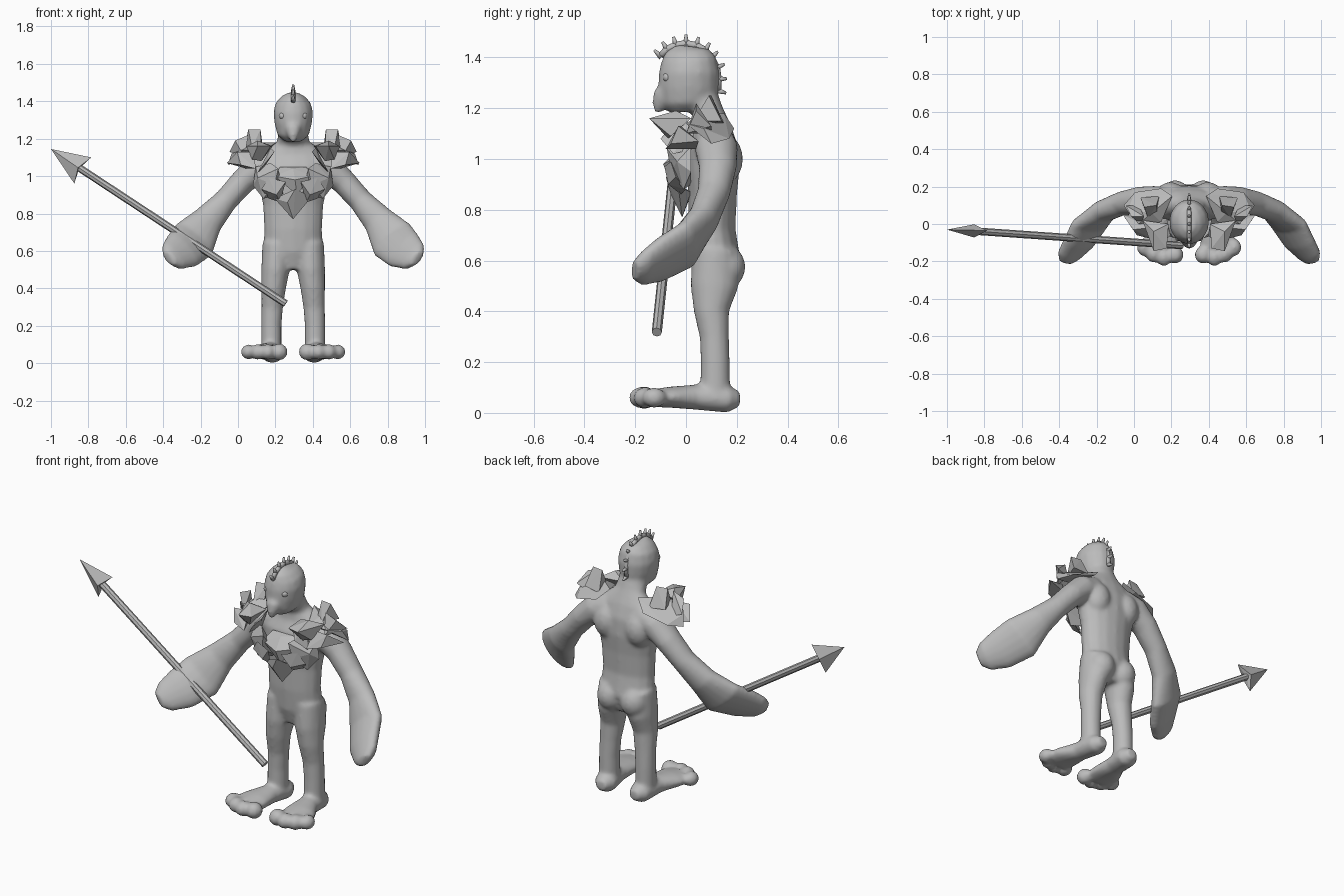
import bpy, bmesh, math
from mathutils import Vector, Matrix

CX = 0.295  # the figure stands right of centre, the spear fills the left
grey = bpy.data.materials.new("plain grey")
grey.diffuse_color = (0.5, 0.5, 0.5, 1)


def finish(bm, name, x=CX, smooth=False):
    bmesh.ops.recalc_face_normals(bm, faces=bm.faces)
    me = bpy.data.meshes.new(name)
    bm.to_mesh(me)
    bm.free()
    me.materials.append(grey)
    for p in me.polygons:
        p.use_smooth = smooth
    ob = bpy.data.objects.new(name, me)
    ob.location.x = x
    bpy.context.collection.objects.link(ob)
    return ob


def tube(bm, pts, wdir, side=1, n=16):
    """Loft of ellipses; pts = (x, y, z, half width along wdir, half depth)."""
    c = [Vector((p[0] * side, p[1], p[2])) for p in pts]
    wdir = Vector((wdir[0] * side, wdir[1], wdir[2]))
    rings = []
    for i, p in enumerate(pts):
        ax = (c[min(i + 1, len(c) - 1)] - c[max(i - 1, 0)]).normalized()
        w = (wdir - ax * wdir.dot(ax)).normalized()
        t = ax.cross(w)
        rings.append([bm.verts.new(c[i] + w * p[3] * math.cos(a) + t * p[4] * math.sin(a))
                      for a in (2 * math.pi * k / n for k in range(n))])
    for a, b in zip(rings, rings[1:]):
        for k in range(n):
            bm.faces.new((a[k], a[(k + 1) % n], b[(k + 1) % n], b[k]))
    bm.faces.new(rings[0][::-1])
    bm.faces.new(rings[-1])


def ball(bm, c, r):
    bmesh.ops.create_uvsphere(bm, u_segments=16, v_segments=10, radius=1,
                              matrix=Matrix.Translation(c) @ Matrix.Diagonal((*r, 1)))


def shard(bm, pts, side=1):
    """Faceted chunk: convex hull of a few points."""
    vs = [bm.verts.new((x * side, y, z)) for x, y, z in pts]
    res = bmesh.ops.convex_hull(bm, input=vs)
    junk = {v for v in res["geom_interior"] + res["geom_unused"] if isinstance(v, bmesh.types.BMVert)}
    bmesh.ops.delete(bm, geom=list(junk), context='VERTS')


# Body: lofted torso, head, limbs fused by remesh
bm = bmesh.new()
torso = [(.50, .10, .05, .18), (.60, .16, .02, .215), (.72, .155, .01, .195), (.85, .163, .01, .2),
         (.95, .185, .0, .21), (1.05, .2, .0, .205), (1.12, .17, .03, .18), (1.18, .09, .03, .15),
         (1.25, .075, -.02, .125)]
tube(bm, [(0, (f + b) / 2, z, w, (b - f) / 2) for z, w, f, b in torso], (1, 0, 0))
head = [(1.19, .05, -.06, .09), (1.22, .085, -.1, .12), (1.28, .1, -.11, .13), (1.34, .107, -.108, .133),
        (1.39, .095, -.1, .12), (1.425, .065, -.085, .09), (1.445, .03, -.04, .05)]
tube(bm, [(0, (f + b) / 2, z, w, (b - f) / 2) for z, w, f, b in head], (1, 0, 0))
# beak
tube(bm, [(0, -.06, 1.29, .035, .03), (0, -.09, 1.25, .045, .042), (0, -.105, 1.215, .03, .03),
          (0, -.115, 1.18, .01, .012)], (1, 0, 0))
for s in (1, -1):
    # arm and mitten hand
    tube(bm, [(.10, .11, 1.07, .08, .08), (.19, .12, 1.04, .08, .085), (.27, .125, .97, .068, .075),
              (.36, .11, .87, .064, .065), (.455, .07, .765, .085, .06), (.53, .0, .66, .128, .055),
              (.59, -.10, .605, .115, .05), (.645, -.17, .57, .085, .04), (.665, -.205, .56, .045, .025)],
         (1, 0, 1), s)
    # shoulder blade and buttock
    ball(bm, (.1 * s, .15, 1.0), (.08, .075, .1))
    ball(bm, (.075 * s, .15, .575), (.08, .085, .09))
    # leg
    tube(bm, [(.085, .115, .64, .08, .09), (.095, .112, .5, .076, .095), (.105, .1, .4, .066, .07),
              (.112, .112, .3, .058, .058), (.117, .115, .2, .055, .058), (.117, .115, .06, .055, .06)],
         (1, 0, 0), s)
    # foot
    tube(bm, [(.105, .212, .055, .03, .03), (.11, .165, .055, .062, .055), (.125, .04, .062, .06, .05),
              (.145, -.06, .062, .09, .042), (.155, -.13, .058, .095, .035)], (1, 0, 0), s)
    # toes
    for d, y, r in ((.075, -.165, .046), (.135, -.178, .042), (.19, -.16, .042), (.24, -.125, .04)):
        ball(bm, (d * s, y, .06), (r, .048, r))
body = finish(bm, "body", smooth=True)
rm = body.modifiers.new("fuse", 'REMESH')
rm.mode, rm.voxel_size, rm.use_smooth_shade = 'VOXEL', .011, True
sm = body.modifiers.new("soften", 'SMOOTH')
sm.factor, sm.iterations = .5, 7

# Eyes
bm = bmesh.new()
for s in (1, -1):
    ball(bm, (.056 * s, -.072, 1.322), (.019, .019, .019))
finish(bm, "eyes", smooth=True)

# Crest: thin ridge with a row of spikes
ridge = [(-.1, 1.405), (-.075, 1.432), (-.04, 1.448), (0, 1.455), (.04, 1.447), (.075, 1.428),
         (.1, 1.4), (.12, 1.36), (.127, 1.315), (.125, 1.27)]
bm = bmesh.new()
tube(bm, [(0, y, z, .012, .014) for y, z in ridge], (1, 0, 0), n=8)
for y, z in ridge:
    out = (Vector((0, y, z)) - Vector((0, 0, 1.31))).normalized()
    rot = out.to_track_quat('Z', 'Y').to_matrix().to_4x4()
    bmesh.ops.create_cone(bm, cap_ends=True, segments=8, radius1=.013, radius2=.005, depth=.04,
                          matrix=Matrix.Translation(Vector((0, y, z)) + out * .015) @ rot)
finish(bm, "crest", smooth=True)

# Shoulder armour: jagged chunks, mirrored
pads = [
    [(.09, .15, 1.18), (.15, .19, 1.12), (.29, .17, 1.08), (.35, .10, 1.06), (.33, .07, 1.12),
     (.27, .0, 1.14), (.15, .01, 1.14), (.2, .06, 1.18)],
    [(.175, .10, 1.25), (.24, .09, 1.25), (.26, .14, 1.15), (.16, .15, 1.14), (.22, .03, 1.15),
     (.17, .05, 1.13)],
    [(.12, -.13, 1.16), (.19, -.145, 1.16), (.22, -.06, 1.09), (.17, -.07, 1.08), (.11, .0, 1.16),
     (.25, .02, 1.16), (.19, -.04, 1.19)],
    [(.30, -.03, 1.13), (.355, .05, 1.07), (.28, -.06, 1.06), (.20, -.08, 1.04), (.25, .04, 1.04),
     (.21, -.02, 1.13)],
    [(.24, .04, 1.22), (.31, .04, 1.19), (.34, .10, 1.13), (.27, .1, 1.1), (.26, .0, 1.1)],
    [(.10, -.06, 1.13), (.14, -.10, 1.08), (.19, -.05, 1.02), (.16, .03, 1.04), (.12, .03, 1.15)],
]
bm = bmesh.new()
for s in (1, -1):
    for pts in pads:
        shard(bm, pts, s)
finish(bm, "shoulder_armour")

# Chest armour: side chunks, centre chunk, pointed lower chunk
bm = bmesh.new()
for s in (1, -1):
    shard(bm, [(.20, .02, 1.05), (.19, -.035, .99), (.215, .02, .95), (.16, -.01, .88), (.10, -.06, .95),
               (.08, -.075, 1.04), (.12, -.03, 1.07), (.05, .02, .9)], s)
    shard(bm, [(.13, -.06, .99), (.17, -.04, .93), (.09, -.07, .9), (.04, -.085, .97), (.07, -.02, .86),
               (.13, .0, .88)], s)
shard(bm, [(.1, -.05, 1.0), (-.1, -.05, 1.0), (.01, -.09, .98), (.0, -.03, 1.04), (.07, .0, 1.05),
           (-.07, .0, 1.05), (.02, -.06, .9)])
shard(bm, [(0, -.015, .77), (.1, -.03, .89), (-.1, -.03, .88), (.01, -.08, .93), (.06, .02, .87),
           (-.06, .02, .86), (-.03, -.06, .86)])
finish(bm, "chest_armour")

# Spear shaft
a, b = Vector((.255, -.115, .318)), Vector((-.85, -.038, 1.045))
bm = bmesh.new()
bmesh.ops.create_cone(bm, cap_ends=True, segments=8, radius1=.02, radius2=.02, depth=(b - a).length,
                      matrix=Matrix.Translation((a + b) / 2) @ (b - a).to_track_quat('Z', 'Y').to_matrix().to_4x4())
finish(bm, "spear_shaft", 0)

# Spear head: barbed, diamond section
bm = bmesh.new()
tip, up, low, notch, front, back = [bm.verts.new(v) for v in (
    (-1, -.03, 1.145), (-.785, -.035, 1.10), (-.875, -.035, .96), (-.85, -.035, 1.04),
    (-.855, -.072, 1.045), (-.855, -.002, 1.045))]
for barb in (up, low):
    for mid in (front, back):
        bm.faces.new((tip, barb, mid))
        bm.faces.new((notch, barb, mid))
finish(bm, "spear_head", 0)
